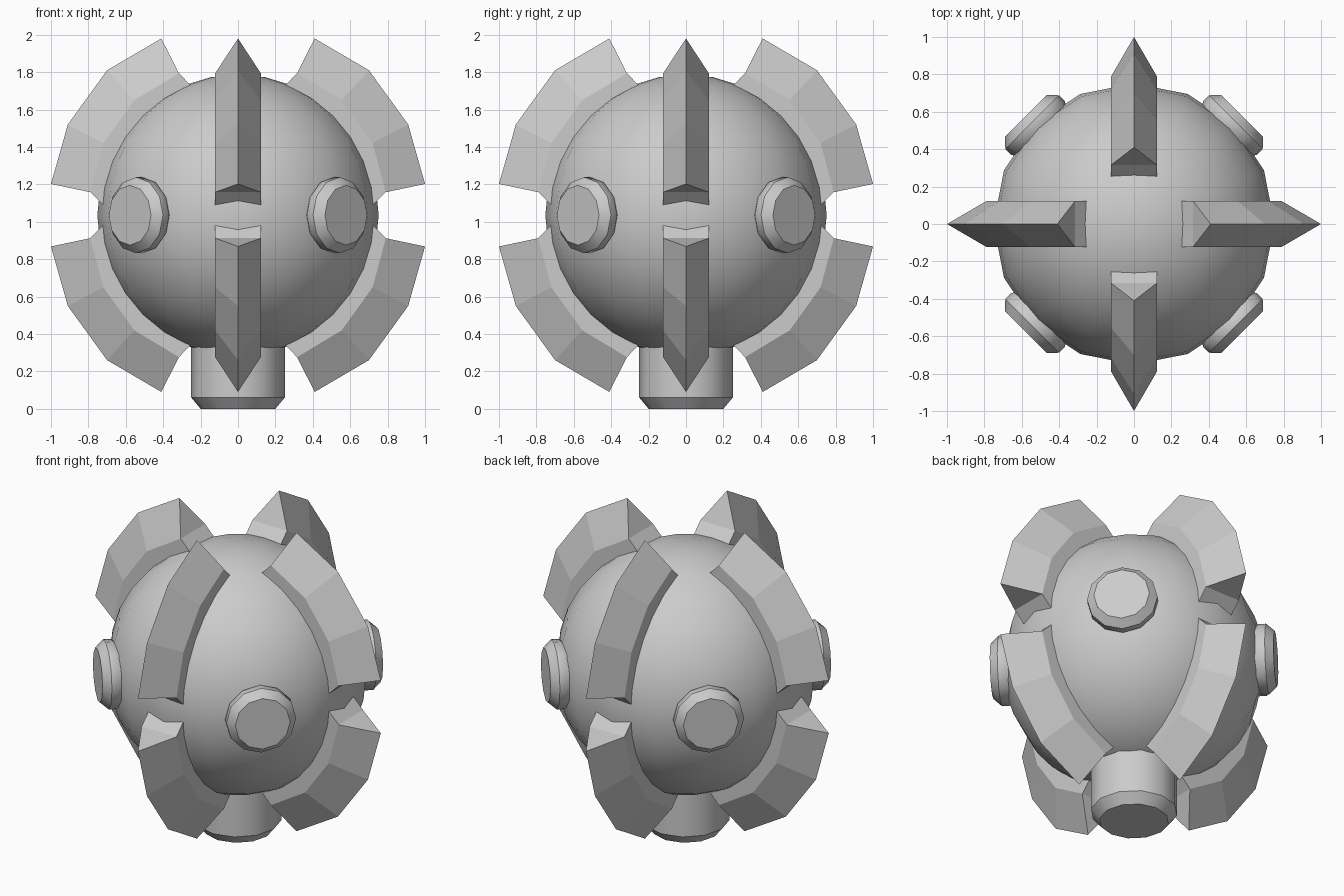
import bpy, bmesh
from math import radians, cos, sin, pi
from mathutils import Matrix, Vector

cube = bpy.data.objects.get("Cube")
if cube:
    bpy.data.objects.remove(cube, do_unlink=True)

CENTRE = Vector((0, 0, 1.035))
GREY = (0.6, 0.6, 0.6, 1)
metal = bpy.data.materials.new("plain grey")
metal.use_nodes = True
metal.diffuse_color = GREY
metal.node_tree.nodes["Principled BSDF"].inputs["Base Color"].default_value = GREY


def finish(name, bm, matrix, smooth=False):
    bm.transform(matrix)
    bmesh.ops.recalc_face_normals(bm, faces=bm.faces)
    mesh = bpy.data.meshes.new(name)
    bm.to_mesh(mesh)
    bm.free()
    mesh.materials.append(metal)
    obj = bpy.data.objects.new(name, mesh)
    bpy.context.collection.objects.link(obj)
    if smooth:
        bpy.ops.object.select_all(action='DESELECT')
        bpy.context.view_layer.objects.active = obj
        obj.select_set(True)
        bpy.ops.object.shade_smooth_by_angle(angle=radians(35))
    return obj


def turned(name, profile, matrix, sides=12):
    """Closed solid of revolution about local z from (radius, height) pairs."""
    bm = bmesh.new()
    rings = [[bm.verts.new((r * cos(2 * pi * i / sides), r * sin(2 * pi * i / sides), h))
              for i in range(sides)] for r, h in profile]
    for a, b in zip(rings, rings[1:]):
        for i in range(sides):
            j = (i + 1) % sides
            bm.faces.new((a[i], a[j], b[j], b[i]))
    bm.faces.new(rings[0])
    bm.faces.new(rings[-1])
    return finish(name, bm, matrix, smooth=True)


# Round body
bm = bmesh.new()
bmesh.ops.create_uvsphere(bm, u_segments=16, v_segments=16, radius=0.752)
finish("body", bm, Matrix.Translation(CENTRE), smooth=True)

# Curved blades: a ridge, two shoulders and a sunken base, in the xz plane
RIDGE = [(1.0, 0.167), (0.91, 0.485), (0.70, 0.775), (0.41, 0.945)]
SHOULDER = [(0.79, 0.123), (0.72, 0.385), (0.555, 0.615), (0.316, 0.759)]
BASE = [(0.66, -0.007), (0.59, 0.31), (0.45, 0.50), (0.19, 0.63)]
HALF = 0.122


def blade(name, matrix):
    bm = bmesh.new()
    rows = []
    for r, s, b in zip(RIDGE, SHOULDER, BASE):
        section = [(b, -HALF), (s, -HALF), (r, 0), (s, HALF), (b, HALF)]
        rows.append([bm.verts.new((p[0], y, p[1])) for p, y in section])
    for a, b in zip(rows, rows[1:]):
        for i in range(5):
            j = (i + 1) % 5
            bm.faces.new((a[i], a[j], b[j], b[i]))
    # Folded end: pointed cap above the shoulders, sloped plate below
    for row in (rows[0], rows[-1]):
        bm.faces.new(row[1:4])
        bm.faces.new((row[0], row[1], row[3], row[4]))
    return finish(name, bm, matrix)


SIDES = ["left", "back", "right", "front"]
for k, side in enumerate(SIDES):
    for level, flip in (("upper", 1), ("lower", -1)):
        blade(f"{level}_{side}_blade", Matrix.Translation(CENTRE)
              @ Matrix.Rotation(k * pi / 2, 4, 'Z') @ Matrix.Diagonal((1, 1, flip, 1)))

# Four studs on the diagonals
STUD = [(0.17, 0.55), (0.185, 0.70), (0.203, 0.725), (0.203, 0.77), (0.16, 0.817)]
for k, corner in enumerate(["back_left", "back_right", "front_right", "front_left"]):
    turned(f"{corner}_stud", STUD, Matrix.Translation(CENTRE)
           @ Matrix.Rotation(pi / 4 + k * pi / 2, 4, 'Z') @ Matrix.Rotation(pi / 2, 4, 'Y'))

# Bottom plug
turned("bottom_plug", [(0.2, 0), (0.25, 0.06), (0.25, 0.42)], Matrix.Identity(4))
